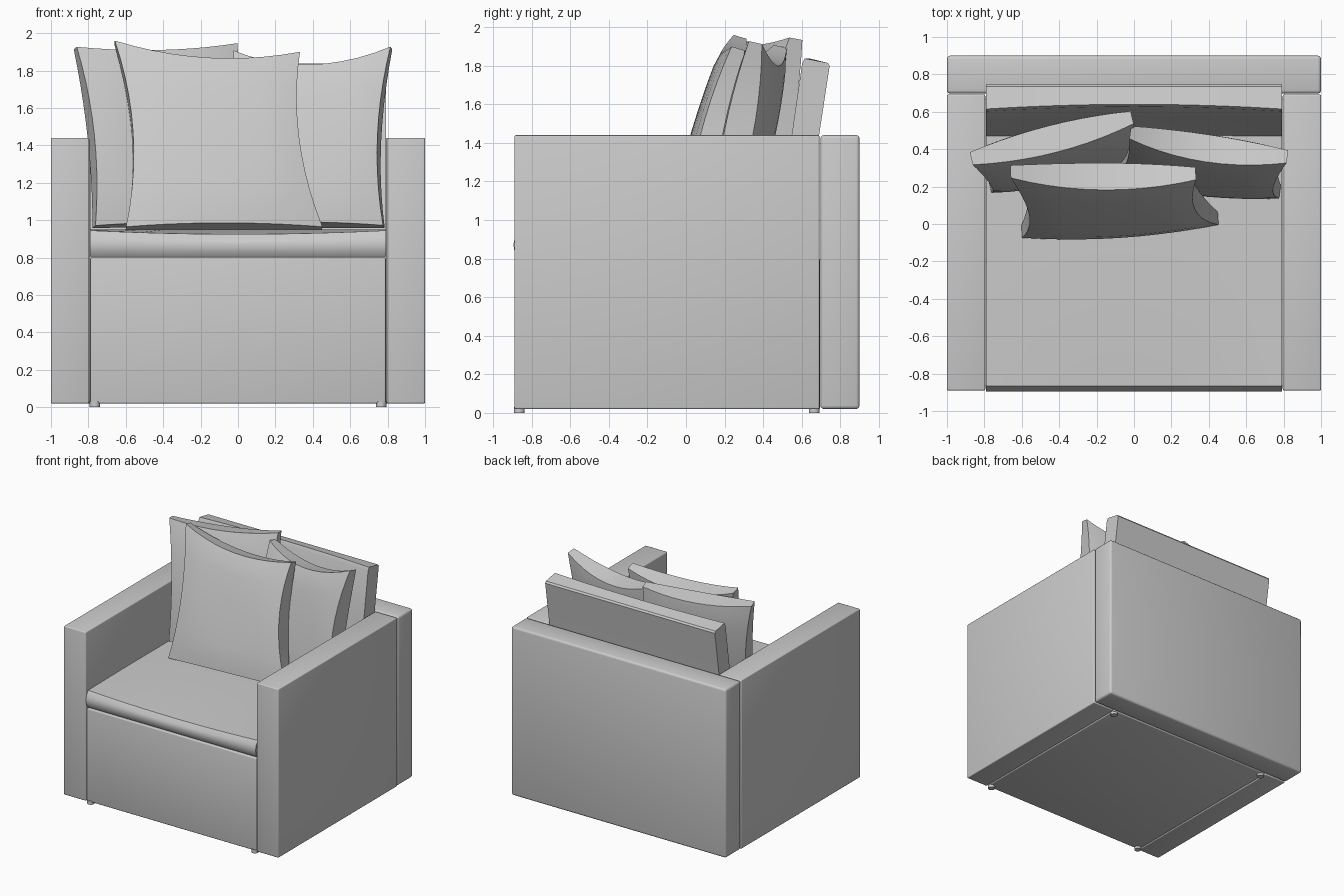
import bpy
import bmesh
from math import radians, sqrt
from mathutils import Vector

if "Cube" in bpy.data.objects:
    bpy.data.objects.remove(bpy.data.objects["Cube"])


def finish(name, bm, angle=40):
    bmesh.ops.recalc_face_normals(bm, faces=bm.faces)
    me = bpy.data.meshes.new(name)
    bm.to_mesh(me)
    bm.free()
    for p in me.polygons:
        p.use_smooth = True
    me.set_sharp_from_angle(angle=radians(angle))
    ob = bpy.data.objects.new(name, me)
    bpy.context.collection.objects.link(ob)
    return ob


def box(name, x, y, z, bevel):
    bm = bmesh.new()
    bmesh.ops.create_cube(bm, size=1)
    for v in bm.verts:
        v.co = [r[0] + (c + 0.5) * (r[1] - r[0]) for c, r in zip(v.co, (x, y, z))]
    bmesh.ops.bevel(bm, geom=bm.edges[:], offset=bevel, segments=3,
                    profile=0.5, affect='EDGES')
    return finish(name, bm)


def sweep(name, profile, stations, shape):
    """Skin a closed (y, z) profile along x; shape() adjusts each point."""
    bm = bmesh.new()
    rings = [[bm.verts.new(shape(x, y, z)) for y, z in profile] for x in stations]
    n = len(profile)
    for a, b in zip(rings, rings[1:]):
        for i in range(n):
            bm.faces.new((a[i], a[(i + 1) % n], b[(i + 1) % n], b[i]))
    bm.faces.new(rings[0])
    bm.faces.new(rings[-1])
    return finish(name, bm)


def pillow(name, corners, side, top, bottom, puff):
    """Pinched cushion stretched between corners BL, BR, TR, TL."""
    bl, br, tr, tl = map(Vector, corners)
    front = (br - tl).cross(tr - bl).normalized()
    n = 10
    bm = bmesh.new()
    layers = []
    for sign in (1, -1):
        grid = []
        for j in range(n + 1):
            row = []
            for i in range(n + 1):
                u, v = 2 * i / n - 1, 2 * j / n - 1
                s = (u * (1 - side * (1 - v * v)) + 1) / 2
                pinch = top if v > 0 else bottom
                t = (v * (1 - pinch * (1 - u * u)) + 1) / 2
                p = bl.lerp(br, s).lerp(tl.lerp(tr, s), t)
                half = 0.035 + 0.04 * (1 - u * u * v * v)
                half += puff * sqrt((1 - u * u) * (1 - v * v))
                row.append(bm.verts.new(p + front * sign * half))
            grid.append(row)
        layers.append(grid)
        for j in range(n):
            for i in range(n):
                bm.faces.new((grid[j][i], grid[j][i + 1],
                              grid[j + 1][i + 1], grid[j + 1][i]))
    # side band joining front and back
    path = ([(0, i) for i in range(n)] + [(j, n) for j in range(n)]
            + [(n, i) for i in range(n, 0, -1)] + [(j, 0) for j in range(n, 0, -1)])
    f, b = layers
    for (j, i), (l, k) in zip(path, path[1:] + path[:1]):
        bm.faces.new((f[j][i], f[l][k], b[l][k], b[j][i]))
    return finish(name, bm, 50)


# upholstered frame
for label, s in (("left", -1), ("right", 1)):
    box(label + "_arm", sorted((s * 0.795, s * 1.0)), (-0.89, 0.692), (0.02, 1.44), 0.008)
box("back_panel", (-1, 1), (0.697, 0.9), (0.02, 1.44), 0.018)
box("base", (-0.79, 0.79), (-0.885, 0.695), (0.02, 0.80), 0.008)

# seat cushion with a rounded front that sags in the middle
stations = [-0.79 + 1.58 * i / 12 for i in range(13)]
seat = [(0.68, 0.805), (-0.87, 0.805), (-0.888, 0.83), (-0.895, 0.87),
        (-0.888, 0.91), (-0.865, 0.945), (-0.4, 0.95), (0.1, 0.95), (0.68, 0.95)]


def sag(x, y, z):
    mid = 1 - (x / 0.79) ** 2
    return x, y, z - (0.02 * mid if z > 0.9 and y < -0.8 else 0)


sweep("seat_cushion", seat, stations, sag)

# leaning back cushion with a slightly hollow front
back = [(0.47, 0.94), (0.545, 1.42), (0.602, 1.81), (0.615, 1.838),
        (0.735, 1.815), (0.745, 1.80), (0.69, 1.44), (0.62, 0.94)]


def hollow(x, y, z):
    mid = 1 - (x / 0.79) ** 2
    return x, y + (0.025 * mid if 1.0 < z and y < 0.62 else 0), z


sweep("back_cushion", back, stations, hollow)

# three scatter pillows
pillow("front_pillow", [(-0.60, -0.04, 0.955), (0.45, 0.03, 0.955),
                        (0.33, 0.27, 1.89), (-0.66, 0.28, 1.95)],
       0.13, 0.15, 0.02, 0.03)
pillow("left_pillow", [(-0.77, 0.20, 0.965), (0.10, 0.40, 0.965),
                       (-0.01, 0.57, 1.94), (-0.87, 0.35, 1.92)],
       0.08, 0.07, 0.02, 0.03)
pillow("right_pillow", [(-0.15, 0.28, 0.965), (0.78, 0.17, 0.965),
                        (0.82, 0.36, 1.92), (-0.02, 0.49, 1.90)],
       0.10, 0.20, 0.02, 0.03)

# small round feet
for x in (-0.765, 0.765):
    for y in (-0.865, 0.665):
        bpy.ops.mesh.primitive_cylinder_add(vertices=16, radius=0.028, depth=0.03,
                                            location=(x, y, 0.015))
        bpy.context.object.name = ("front" if y < 0 else "rear") + "_foot"
        bpy.ops.object.shade_smooth_by_angle()
